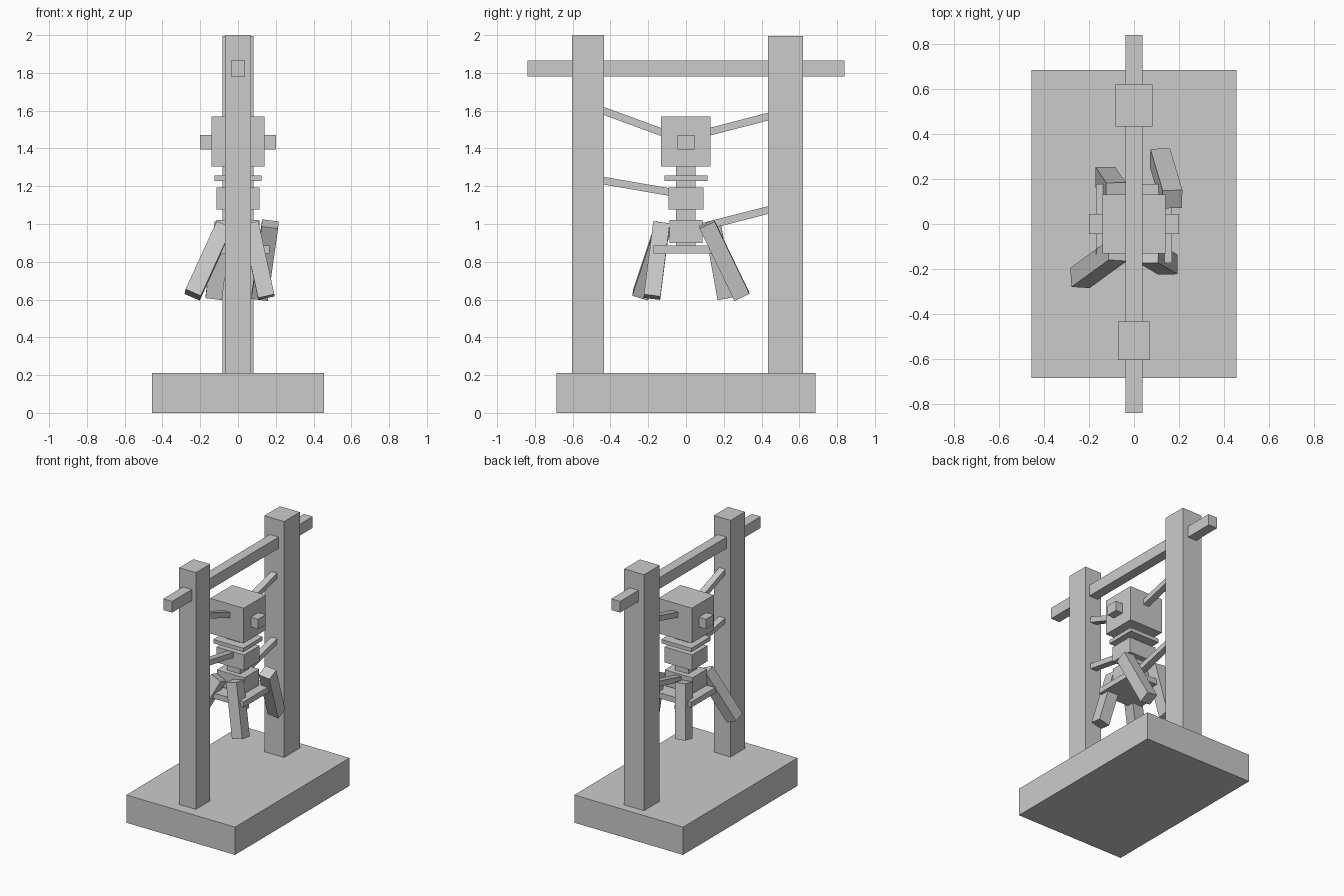
import bpy
from mathutils import Vector, Matrix

if "Cube" in bpy.data.objects:
    bpy.data.objects.remove(bpy.data.objects["Cube"])


def box(name, x, y, z):
    """Axis-aligned box from (min, max) ranges."""
    bpy.ops.mesh.primitive_cube_add(size=1)
    o = bpy.context.object
    o.name = name
    r = (x, y, z)
    o.matrix_world = (Matrix.Translation([(a + b) / 2 for a, b in r])
                      @ Matrix.Diagonal([b - a for a, b in r] + [1]))
    return o


def bar(name, a, b, w, d):
    """Square-ended bar running from point a to point b."""
    a, b = Vector(a), Vector(b)
    bpy.ops.mesh.primitive_cube_add(size=1)
    o = bpy.context.object
    o.name = name
    up = a - b
    z = up.normalized()
    rot = Vector((0, 0, 1)).rotation_difference(z).to_matrix().to_4x4()
    o.matrix_world = (Matrix.Translation((a + b) / 2) @ rot
                      @ Matrix.Diagonal((w, d, up.length, 1)))
    return o


# Stand: base, two posts, crossbeam
box("base", (-.455, .455), (-.685, .685), (0, .21))
box("front_post", (-.07, .07), (-.603, -.433), (.2, 2))
box("back_post", (-.083, .083), (.433, .62), (.2, 1.995))
box("crossbeam", (-.037, .037), (-.84, .84), (1.78, 1.865))

# Central hanging figure
box("head", (-.14, .14), (-.132, .13), (1.305, 1.57))
box("head_pegs", (-.2, .2), (-.045, .045), (1.395, 1.47))
box("spine", (-.055, .055), (-.052, .05), (.87, 1.32))
box("collar", (-.125, .125), (-.115, .115), (1.228, 1.257))
box("chest", (-.115, .115), (-.092, .092), (1.077, 1.194))
box("pelvis", (-.115, .115), (-.088, .088), (.9, 1.02))
box("hip_plate", (-.168, .168), (-.173, .178), (.843, .885))

# Splayed legs (top centre, bottom centre)
legs = {
    "front_left_leg": ((-.075, -.12, .985), (-.24, -.24, .625)),
    "front_right_leg": ((.065, -.13, 1.0), (.15, -.18, .613)),
    "back_right_leg": ((.17, .11, 1.0), (.115, .295, .617)),
    "back_left_leg": ((-.08, .14, 1.0), (-.128, .21, .61)),
}
for name, (top, bottom) in legs.items():
    bar(name, top, bottom, .088, .088)

# Struts tying the figure to the posts
struts = [((-.44, 1.6), (-.12, 1.483)), ((.44, 1.57), (.12, 1.487)),
          ((-.44, 1.23), (-.08, 1.168)), ((.44, 1.075), (.06, .978))]
for (y1, z1), (y2, z2) in struts:
    bar("strut", (0, y1, z1), (0, y2, z2), .05, .04)
